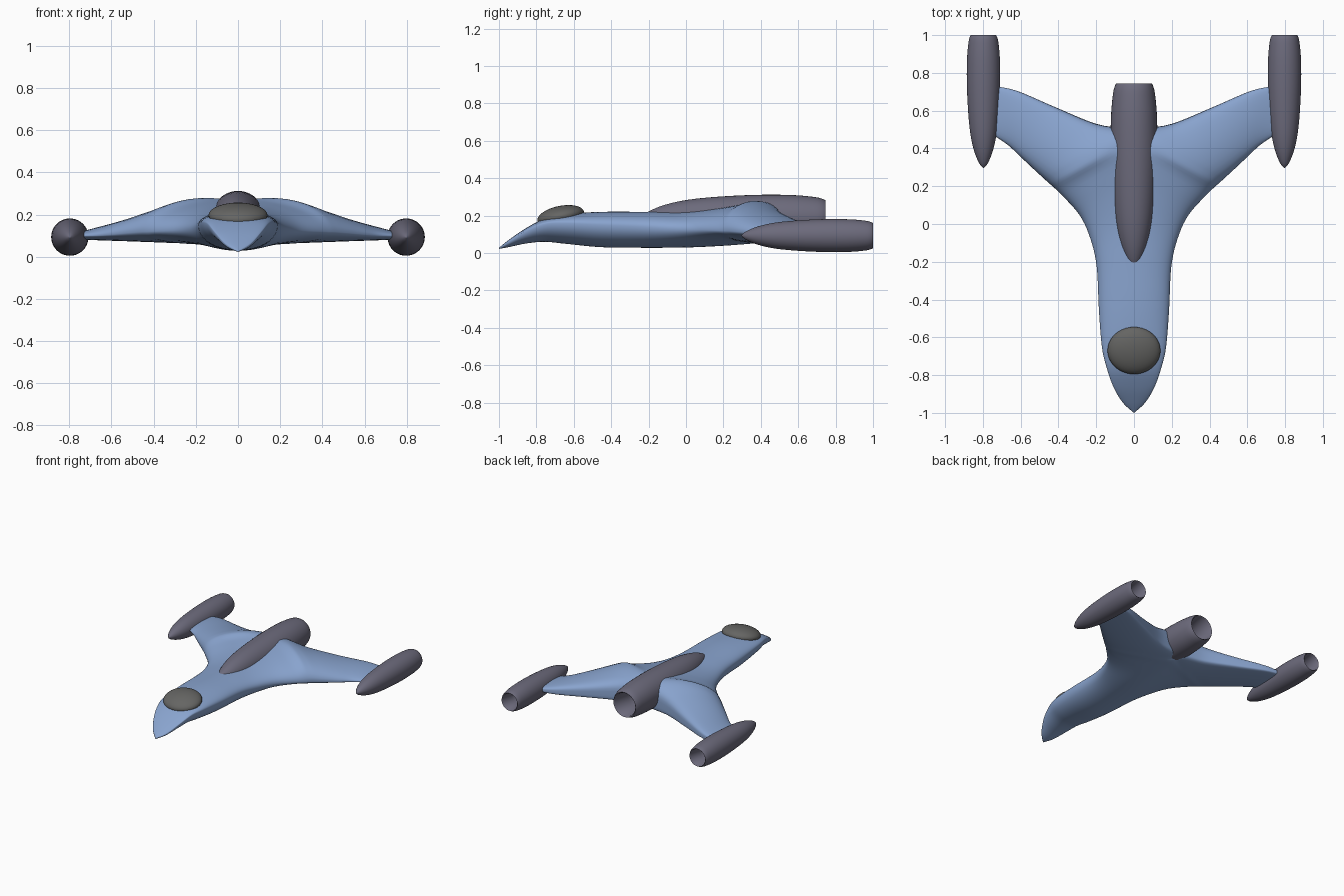
import bpy, bmesh, math
from mathutils import Vector

if "Cube" in bpy.data.objects:
    bpy.data.objects.remove(bpy.data.objects["Cube"])


def material(name, rgb):
    m = bpy.data.materials.new(name)
    m.diffuse_color = (*rgb, 1)
    m.use_nodes = True
    m.node_tree.nodes["Principled BSDF"].inputs["Base Color"].default_value = m.diffuse_color
    return m


HULL = material("blue_hull", (0.25, 0.37, 0.62))
ENGINE = material("engine_grey", (0.15, 0.145, 0.20))
GLASS = material("canopy_grey", (0.13, 0.13, 0.125))


def make_object(name, bm, mat, mirror=False, angle=50):
    bmesh.ops.remove_doubles(bm, verts=bm.verts, dist=0.0004)
    bmesh.ops.recalc_face_normals(bm, faces=bm.faces)
    me = bpy.data.meshes.new(name)
    bm.to_mesh(me)
    bm.free()
    ob = bpy.data.objects.new(name, me)
    bpy.context.collection.objects.link(ob)
    me.materials.append(mat)
    bpy.ops.object.select_all(action='DESELECT')
    ob.select_set(True)
    bpy.context.view_layer.objects.active = ob
    bpy.ops.object.shade_smooth_by_angle(angle=math.radians(angle))
    if mirror:
        mod = ob.modifiers.new("mirror", 'MIRROR')
        mod.merge_threshold = 0.001
    return ob


def catmull(rows, steps):
    out = []
    for i in range(len(rows) - 1):
        p0, p1 = rows[max(i - 1, 0)], rows[i]
        p2, p3 = rows[i + 1], rows[min(i + 2, len(rows) - 1)]
        for k in range(steps):
            t = k / steps
            out.append([0.5 * (2 * b + (c - a) * t + (2 * a - 5 * b + 4 * c - d) * t * t
                               + (3 * b - a - 3 * c + d) * t ** 3)
                        for a, b, c, d in zip(p0, p1, p2, p3)])
    out.append(list(rows[-1]))
    return out


def skin(bm, rings, closed=False):
    rows = [[bm.verts.new(p) for p in r] for r in rings]
    n = len(rows[0])
    for a, b in zip(rows, rows[1:]):
        for j in range(n if closed else n - 1):
            k = (j + 1) % n
            bm.faces.new((a[j], a[k], b[k], b[j]))
    return rows


# Hull half: outer edge x, y, inner edge x, y, edge z, top z, bottom z, sweep angle
# (90 = half section on the centre line, 180 = full wing section)
STATIONS = [
    (0.00, -1.00, 0, -1.00, .025, .028, .022, 90),
    (0.06, -0.945, 0, -0.945, .060, .072, .032, 90),
    (0.11, -0.86, 0, -0.86, .115, .130, .050, 90),
    (0.145, -0.76, 0, -0.76, .155, .182, .060, 90),
    (0.17, -0.65, 0, -0.65, .160, .207, .050, 90),
    (0.186, -0.45, 0, -0.45, .150, .220, .031, 90),
    (0.197, -0.23, 0, -0.20, .140, .220, .028, 90),
    (0.23, -0.08, 0, 0.02, .130, .222, .030, 90),
    (0.29, 0.05, 0, 0.22, .125, .242, .040, 90),
    (0.40, 0.17, 0, 0.40, .120, .272, .054, 95),
    (0.46, 0.225, 0, 0.49, .118, .275, .060, 180),
    (0.52, 0.28, .20, 0.53, .113, .232, .066, 180),
    (0.60, 0.355, .42, 0.62, .105, .184, .072, 180),
    (0.67, 0.42, .62, 0.705, .100, .146, .077, 180),
    (0.76, 0.48, .74, 0.73, .098, .118, .081, 180),
]


def hull_ring(st, n=36):
    ox, oy, ix, iy, ze, zt, zb, sweep = st
    a0 = math.radians(min(max(sweep, 90), 180))
    wing = (a0 - math.pi / 2) / (math.pi / 2)
    ring = []
    for j in range(n + 1):
        a = a0 * (1 - 2 * j / n)
        s = (math.cos(a) - math.cos(a0)) / (1 - math.cos(a0))
        s = max(s, 0) ** (1 + 0.4 * wing)
        f = abs(math.sin(a))
        f = f ** (0.6 if abs(a) > math.pi / 2 else 0.95)
        z = ze + ((zt - ze) if a > 0 else (zb - ze)) * f
        ring.append((max(0, ix + (ox - ix) * s), iy + (oy - iy) * s, z))
    return ring


bm = bmesh.new()
rows = skin(bm, [hull_ring(s) for s in catmull(STATIONS, 5)])
bm.faces.new(rows[-1][:-1])
make_object("hull_and_wings", bm, HULL, mirror=True, angle=75)

# Engine pod profile: distance from the tip, radius; then the hollow exhaust
OUTER = [(0, 0), (.025, .022), (.09, .049), (.18, .069), (.30, .081),
         (.45, .088), (.58, .087), (.66, .080), (.69, .074), (.705, .067)]
EXHAUST = [(.70, .062), (.60, .056), (.50, .044), (.42, .02), (.40, 0)]


def engine(name, x, y, z, scale, mirror=False, seg=40):
    bm = bmesh.new()
    rings = []
    for d, r in catmull(OUTER, 3) + EXHAUST:
        r = max(r, 0)
        rings.append([(x + scale * r * math.cos(2 * math.pi * k / seg), y + scale * d,
                       z + scale * r * math.sin(2 * math.pi * k / seg)) for k in range(seg)])
    skin(bm, rings, closed=True)
    bmesh.ops.dissolve_degenerate(bm, edges=bm.edges, dist=1e-5)
    make_object(name, bm, ENGINE, mirror)


engine("wing_engines", 0.797, 0.295, 0.093, 1.0, mirror=True)
engine("centre_engine", 0, -0.242, 0.188, 1.4)

# Canopy: flattened, tilted ellipsoid
bm = bmesh.new()
bmesh.ops.create_uvsphere(bm, u_segments=40, v_segments=20, radius=1)
canopy = make_object("canopy", bm, GLASS)
canopy.scale = (0.14, 0.127, 0.056)
canopy.rotation_euler.x = 0.2
canopy.location = (0, -0.67, 0.196)
